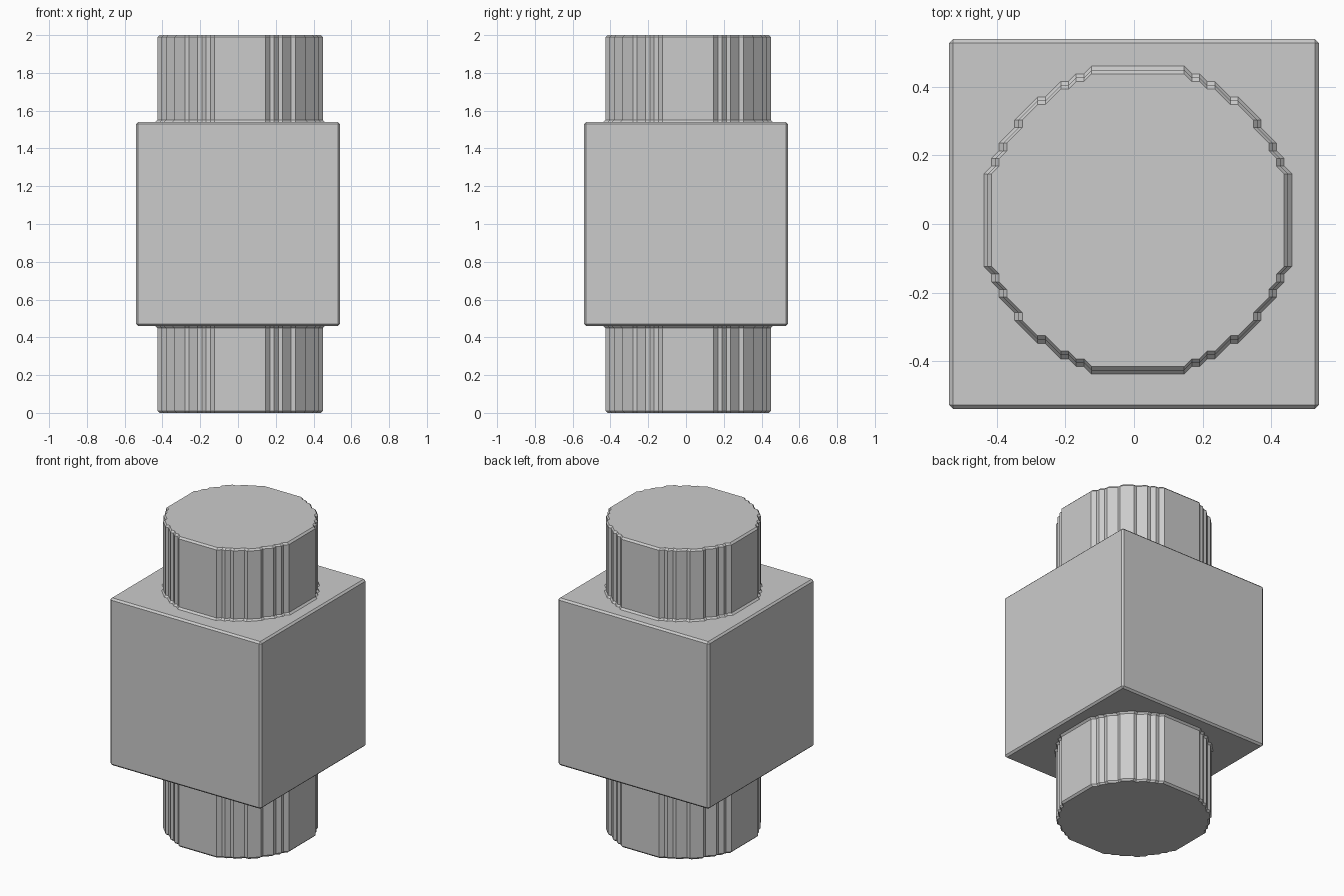
import bpy
import bmesh

H = 2 / 89             # grid step of the stepped outline
BLOCK = 24             # half size of the block, in steps
END = 44.5             # half height of the whole model, in steps
CENTRE = 0.5           # sideways offset of the round stubs, in steps

if "Cube" in bpy.data.objects:
    bpy.data.objects.remove(bpy.data.objects["Cube"])

grey = bpy.data.materials.new("plain grey")
grey.use_nodes = True
colour = (0.6, 0.6, 0.6, 1)
grey.diffuse_color = colour
grey.node_tree.nodes["Principled BSDF"].inputs["Base Color"].default_value = colour


def outline(grow):
    """Stepped round outline; grow moves each wall along its own axis."""
    eighth = [(6, 19.5), (7, 18.5), (8, 18.5), (9, 17.5),
              (10, 17.5), (12, 15.5), (13, 15.5)]
    eighth = [(x, y + grow) for x, y in eighth]
    quarter = eighth + [(y, x) for x, y in reversed(eighth)]
    points = []
    for _ in range(4):
        points += quarter
        quarter = [(y, -x) for x, y in quarter]
    return [(x + CENTRE, y + CENTRE) for x, y in points]


def ring(bm, points, z):
    return [bm.verts.new((x * H, y * H, (z + END) * H)) for x, y in points]


def bridge(bm, a, b):
    for i in range(len(a)):
        bm.faces.new((a[i - 1], a[i], b[i], b[i - 1]))


def finish(bm, name):
    bmesh.ops.recalc_face_normals(bm, faces=bm.faces)
    mesh = bpy.data.meshes.new(name)
    bm.to_mesh(mesh)
    bm.free()
    mesh.materials.append(grey)
    obj = bpy.data.objects.new(name, mesh)
    bpy.context.collection.objects.link(obj)
    return obj


# Central block with a fine chamfer
bm = bmesh.new()
bmesh.ops.create_cube(bm, size=2 * BLOCK * H)
bmesh.ops.translate(bm, verts=bm.verts, vec=(0, 0, END * H))
bmesh.ops.bevel(bm, geom=bm.edges[:], offset=0.5 * H, segments=1,
                affect='EDGES')
# Open the block's top and bottom around each stub
for side in (1, -1):
    face = next(f for f in bm.faces if f.normal.z * side > 0.99)
    edges = face.edges[:]
    bmesh.ops.delete(bm, geom=[face], context='FACES_ONLY')
    hole = ring(bm, outline(0.5), side * BLOCK)
    edges += [bm.edges.new((hole[i - 1], hole[i])) for i in range(len(hole))]
    made = bmesh.ops.triangle_fill(bm, edges=edges, use_beauty=True,
                                   normal=(0, 0, side))
    faces = [g for g in made["geom"] if isinstance(g, bmesh.types.BMFace)]
    assert faces
finish(bm, "block")

# Stepped round stubs: flared root, straight wall, chamfered closed end
for side, name in ((1, "upper_stub"), (-1, "lower_stub")):
    bm = bmesh.new()
    rings = [ring(bm, outline(grow), side * z) for grow, z in
             ((0.5, BLOCK), (0, BLOCK + 0.5), (0, END - 0.5), (-0.5, END))]
    for a, b in zip(rings, rings[1:]):
        bridge(bm, a, b)
    cap = bm.faces.new(rings[-1])
    bmesh.ops.recalc_face_normals(bm, faces=bm.faces)
    if cap.normal.z * side < 0:
        bmesh.ops.reverse_faces(bm, faces=bm.faces)
    finish(bm, name)
